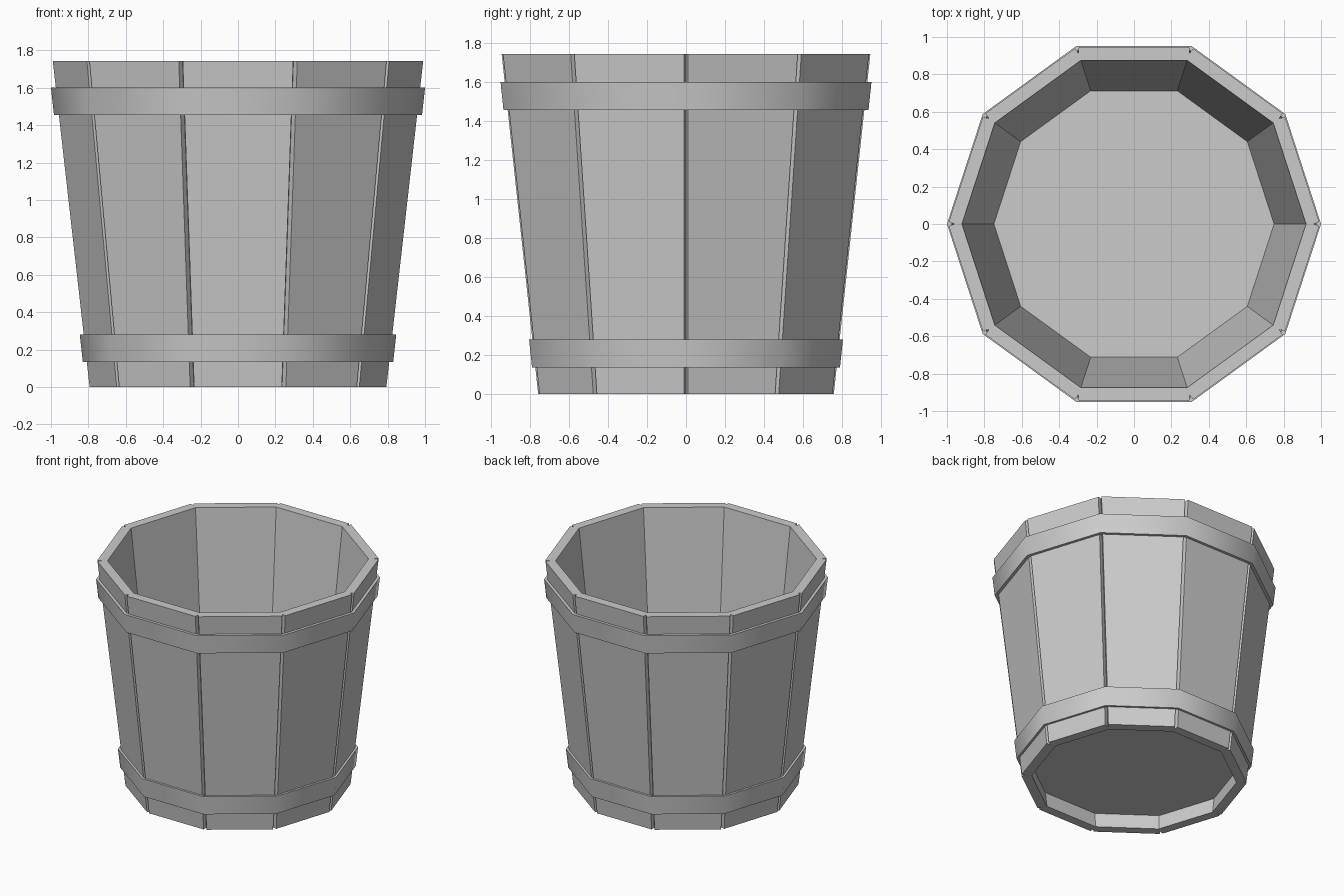
import bpy, bmesh
from math import cos, sin, radians, pi
from mathutils import Vector

if "Cube" in bpy.data.objects:
    bpy.data.objects.remove(bpy.data.objects["Cube"])

N = 10
H = 1.744


def r_out(z):
    return 0.797 + 0.197 * z / H


def r_in(z):
    return r_out(z) - 0.074


def corner(i, r, z):
    a = 2 * pi * i / N
    return Vector((r * cos(a), r * sin(a), z))


def plain_loop(r, z):
    return [corner(i, r, z) for i in range(N)]


def grooved_loop(r, z, w=0.012, depth=0.034):
    # decagon with a small V groove cut into every corner
    pts = []
    for i in range(N):
        c = corner(i, r, z)
        prev = (corner(i - 1, r, z) - c).normalized()
        nxt = (corner(i + 1, r, z) - c).normalized()
        pts += [c + prev * w, corner(i, r - depth, z), c + nxt * w]
    return pts


def make_object(name, bm):
    bmesh.ops.recalc_face_normals(bm, faces=bm.faces[:])
    me = bpy.data.meshes.new(name)
    bm.to_mesh(me)
    bm.free()
    ob = bpy.data.objects.new(name, me)
    bpy.context.collection.objects.link(ob)
    return ob


def bridge(bm, a, b):
    n = len(a)
    for i in range(n):
        j = (i + 1) % n
        bm.faces.new((a[i], a[j], b[j], b[i]))


def verts(bm, pts):
    return [bm.verts.new(p) for p in pts]


# Stave wall: grooved outside, plain inside, capped rims
bm = bmesh.new()
ob_, ot = verts(bm, grooved_loop(r_out(0), 0)), verts(bm, grooved_loop(r_out(H), H))
ib, it = verts(bm, plain_loop(r_in(0), 0)), verts(bm, plain_loop(r_in(H), H))
bridge(bm, ob_, ot)
bridge(bm, ib, it)
for outer, inner in ((ob_, ib), (ot, it)):
    for i in range(N):
        j = (i + 1) % N
        a, b, c, d = outer[3 * i:3 * i + 3] + [outer[3 * j]]
        bm.faces.new((c, d, inner[j], inner[i]))
        bm.faces.new((b, c, inner[i]))
        bm.faces.new((a, b, inner[i]))
make_object("staves", bm)

# Floor disc, raised above the bottom rim
bm = bmesh.new()
lo, hi = (verts(bm, plain_loop(r_in(z), z)) for z in (0.115, 0.23))
bridge(bm, lo, hi)
bm.faces.new(lo)
bm.faces.new(hi)
make_object("floor", bm)


# Hoops: thin bands hugging the wall
def hoop(name, z0, z1, r0, r1):
    bm = bmesh.new()
    loops = [verts(bm, plain_loop(r, z)) for r, z in
             ((r0, z0), (r1, z1), (r_out(z1) - 0.003, z1), (r_out(z0) - 0.003, z0))]
    for k in range(4):
        bridge(bm, loops[k], loops[(k + 1) % 4])
    ob = make_object(name, bm)
    bpy.ops.object.select_all(action='DESELECT')
    ob.select_set(True)
    bpy.context.view_layer.objects.active = ob
    bpy.ops.object.shade_smooth_by_angle(angle=radians(45))


hoop("upper_hoop", 1.455, 1.60, 0.984, 1.0)
hoop("lower_hoop", 0.135, 0.28, 0.83, 0.846)
